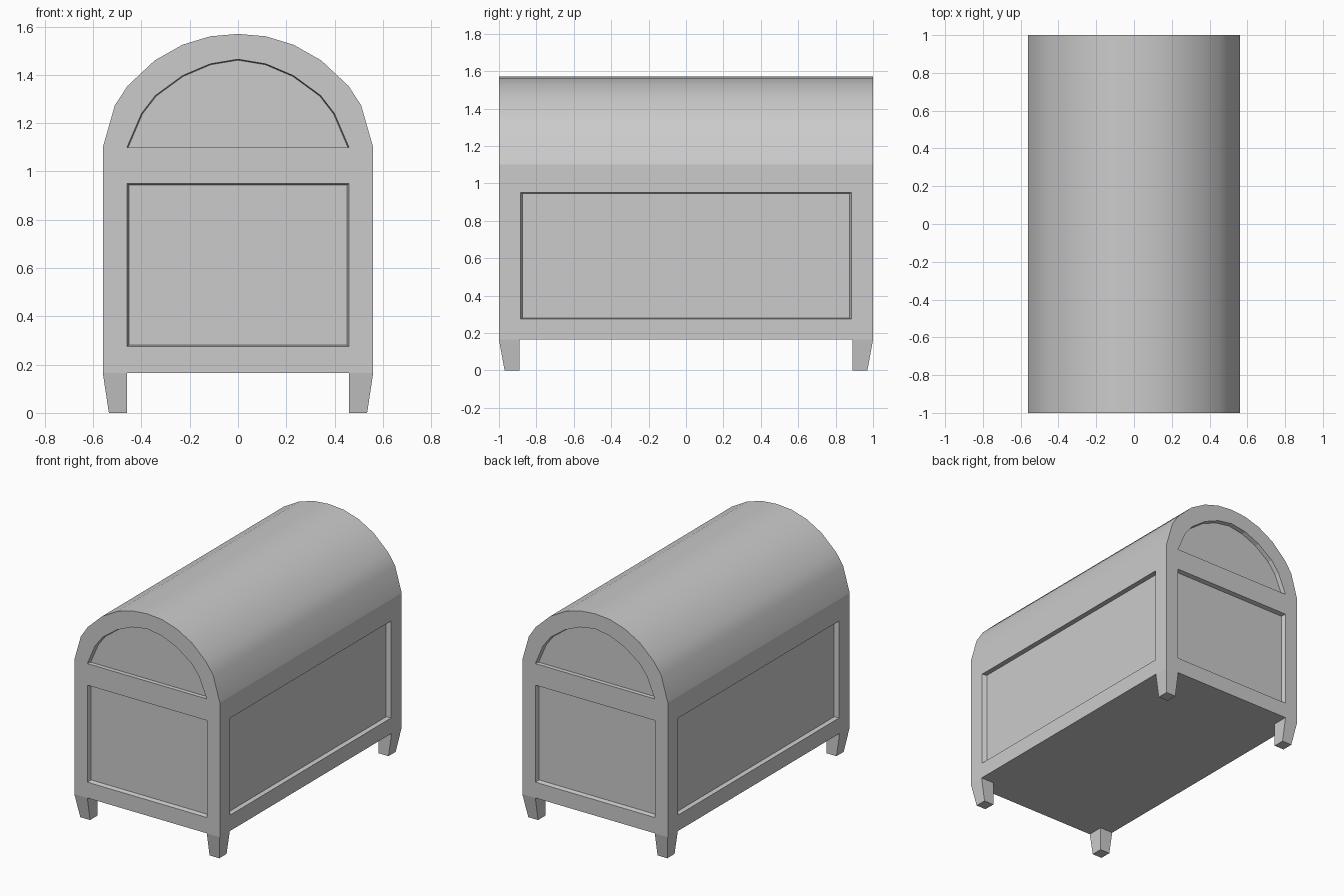
import bpy, bmesh

if "Cube" in bpy.data.objects:
    bpy.data.objects.remove(bpy.data.objects["Cube"])

W, L, BASE, SPRING = 0.56, 1.0, 0.165, 1.10   # half width, half length, body bottom, arch start
DEPTH = 0.03                                   # panel recess depth


def make_object(name, bm):
    bmesh.ops.recalc_face_normals(bm, faces=bm.faces[:])
    mesh = bpy.data.meshes.new(name)
    bm.to_mesh(mesh)
    bm.free()
    ob = bpy.data.objects.new(name, mesh)
    bpy.context.collection.objects.link(ob)
    return ob


def loft(bm, ring_a, ring_b):
    """Closed solid between two matching outlines."""
    a = [bm.verts.new(p) for p in ring_a]
    b = [bm.verts.new(p) for p in ring_b]
    n = len(a)
    bm.faces.new(a)
    bm.faces.new(b[::-1])
    return [bm.faces.new((a[i], b[i], b[(i + 1) % n], a[(i + 1) % n])) for i in range(n)]


def mirrored(half):
    """Mirror a right-hand outline that ends on the centre line."""
    return half + [(-x, z) for x, z in half[-2::-1]]


def rect(half_u, z0, z1):
    return [(half_u, z0), (half_u, z1), (-half_u, z1), (-half_u, z0)]


# Chest body with arched lid
dome = mirrored([(W, SPRING), (0.51, 1.275), (0.457, 1.355), (0.345, 1.46),
                 (0.23, 1.525), (0.115, 1.56), (0, 1.57)])
profile = [(W, BASE)] + dome + [(-W, BASE)]
bm = bmesh.new()
sides = loft(bm, [(x, -L, z) for x, z in profile], [(x, L, z) for x, z in profile])
for f in sides[1:len(dome)]:
    f.smooth = True
body = make_object("chest_body", bm)

# Recessed panels, cut with tapered blocks on all four sides
arch = mirrored([(0.46, SPRING), (0.40, 1.24), (0.342, 1.315), (0.23, 1.397),
                 (0.115, 1.446), (0, 1.465)])
end_panel = rect(0.46, 0.275, 0.95)
side_panel = rect(0.885, 0.275, 0.95)


def cut_panel(bm, outline, centre_z, inset, place):
    half = max(u for u, z in outline)
    rings = []
    for d in (-DEPTH, DEPTH):            # outside the surface, then the panel floor
        k = 1 - inset * (d / DEPTH) / half
        rings.append([place(u * k, centre_z + (z - centre_z) * k, d) for u, z in outline])
    loft(bm, *rings)


bm = bmesh.new()
for s in (-1, 1):
    end = lambda u, z, d: (u, s * (L - d), z)
    side = lambda u, z, d: (s * (W - d), u, z)
    cut_panel(bm, arch, SPRING, 0.005, end)
    cut_panel(bm, end_panel, 0.6125, 0.009, end)
    cut_panel(bm, side_panel, 0.6125, 0.012, side)
cutter = make_object("panel_cutter", bm)
cutter.hide_render = True
cutter.hide_viewport = True
cut = body.modifiers.new("panels", 'BOOLEAN')
cut.operation = 'DIFFERENCE'
cut.solver = 'EXACT'
cut.object = cutter

# Tapered feet, mirrored to the four corners
bm = bmesh.new()
corners = lambda x, y, z: [(0.46, 0.89, z), (x, 0.89, z), (x, y, z), (0.46, y, z)]
loft(bm, corners(0.535, 0.97, 0), corners(W, L, BASE))
feet = make_object("corner_feet", bm)
mirror = feet.modifiers.new("mirror", 'MIRROR')
mirror.use_axis = (True, True, False)
